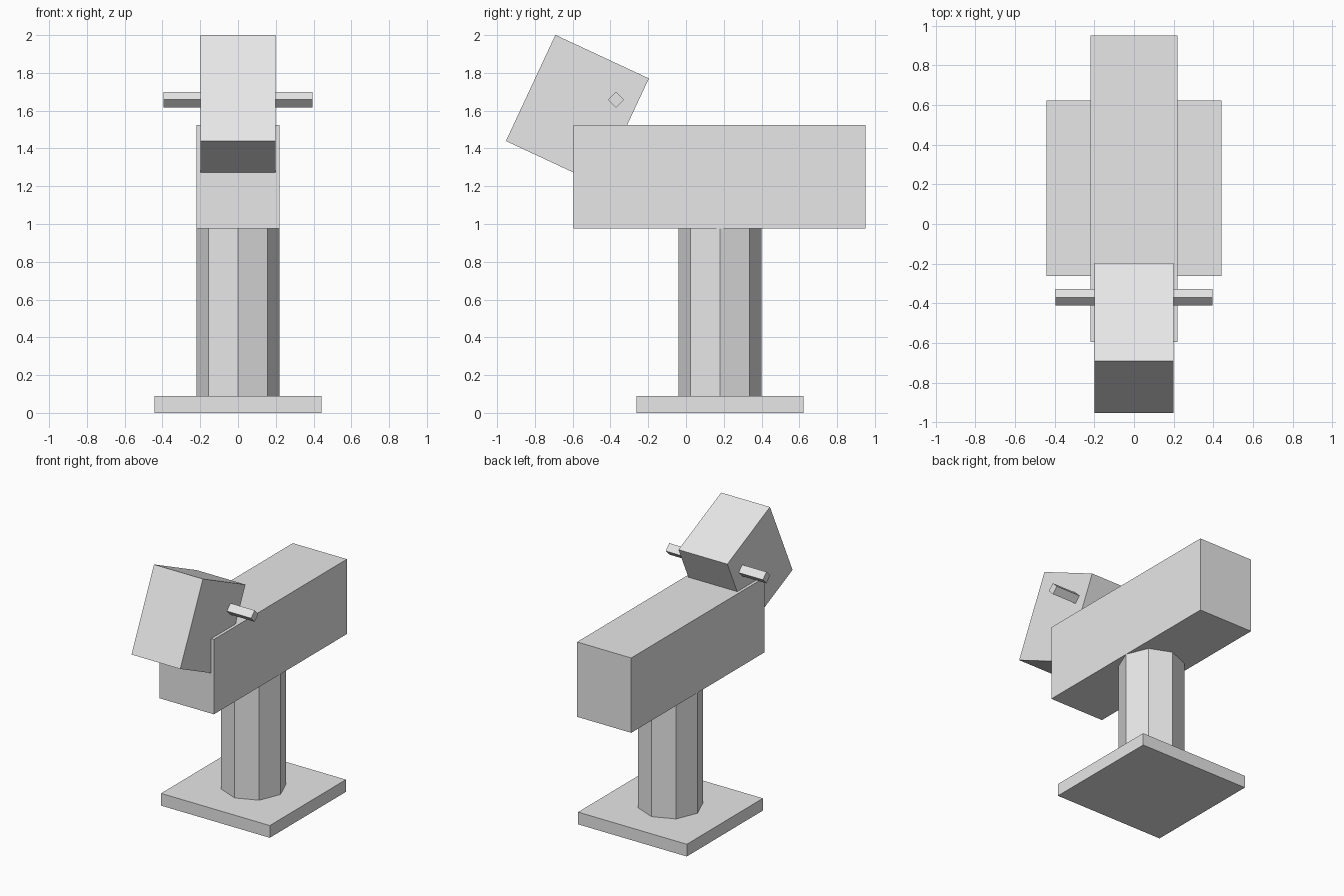
import bpy
import math

if "Cube" in bpy.data.objects:
    bpy.data.objects.remove(bpy.data.objects["Cube"])

grey = bpy.data.materials.new("light grey")
grey.diffuse_color = (0.8, 0.8, 0.8, 1)
grey.use_nodes = True
grey.node_tree.nodes["Principled BSDF"].inputs["Base Color"].default_value = grey.diffuse_color


def finish(name):
    ob = bpy.context.object
    ob.name = name
    ob.data.materials.append(grey)
    return ob


def box(name, center, size, tilt=0):
    bpy.ops.mesh.primitive_cube_add(size=1, location=center, rotation=(math.radians(tilt), 0, 0))
    bpy.context.object.scale = size
    return finish(name)


def prism(name, sides, radius, length, center, rotation=(0, 0, 0)):
    bpy.ops.mesh.primitive_cylinder_add(vertices=sides, radius=radius, depth=length,
                                        location=center, rotation=rotation)
    return finish(name)


# Square foot and octagonal column
box("base_plate", (0, 0.18, 0.045), (0.884, 0.884, 0.09))
prism("column", 8, 0.22, 0.885, (0, 0.18, 0.5325))

# Long horizontal body
box("body", (0, 0.178, 1.25), (0.44, 1.545, 0.55))

# Tilted head block with a square bar through it
box("head", (0, -0.575, 1.605), (0.397, 0.546, 0.62), tilt=-25)
prism("cross_bar", 4, 0.042, 0.79, (0, -0.37, 1.658), (0, math.pi / 2, 0))
